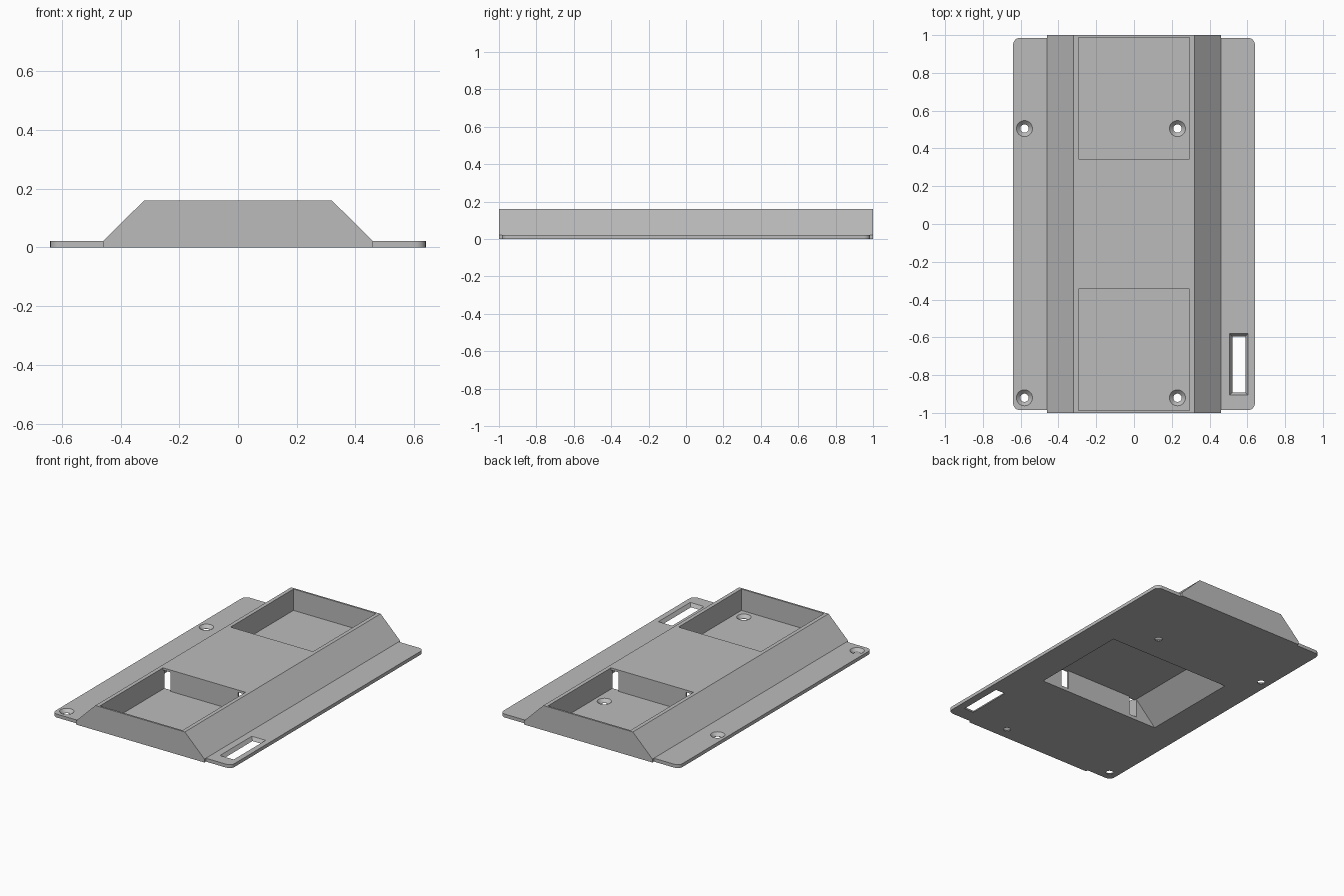
import bpy, math

cube = bpy.data.objects.get("Cube")
if cube:
    bpy.data.objects.remove(cube, do_unlink=True)

grey = bpy.data.materials.new("plain grey")
grey.use_nodes = True
grey.diffuse_color = (0.5, 0.5, 0.5, 1)
grey.node_tree.nodes["Principled BSDF"].inputs["Base Color"].default_value = (0.5, 0.5, 0.5, 1)


def loft(name, lower, upper):
    """Closed solid between two matching rings of points."""
    n = len(lower)
    faces = [tuple(reversed(range(n))), tuple(range(n, 2 * n))]
    faces += [(i, (i + 1) % n, n + (i + 1) % n, n + i) for i in range(n)]
    mesh = bpy.data.meshes.new(name)
    mesh.from_pydata(lower + upper, [], faces)
    mesh.materials.append(grey)
    obj = bpy.data.objects.new(name, mesh)
    bpy.context.collection.objects.link(obj)
    return obj


def rect(x0, x1, y0, y1, z):
    return [(x0, y0, z), (x1, y0, z), (x1, y1, z), (x0, y1, z)]


def box(name, x0, x1, y0, y1, z0, z1):
    return loft(name, rect(x0, x1, y0, y1, z0), rect(x0, x1, y0, y1, z1))


def ring(cx, cy, r, z, n=32):
    return [(cx + r * math.cos(2 * math.pi * i / n),
             cy + r * math.sin(2 * math.pi * i / n), z) for i in range(n)]


def rounded(hx, hy, r, z, steps=6):
    pts = []
    for q, (sx, sy) in enumerate([(1, 1), (-1, 1), (-1, -1), (1, -1)]):
        for s in range(steps + 1):
            a = math.pi / 2 * (q + s / steps)
            pts.append((sx * (hx - r) + r * math.cos(a), sy * (hy - r) + r * math.sin(a), z))
    return pts


def combine(obj, other, operation):
    """Boolean the other solid into obj, then discard it."""
    mod = obj.modifiers.new(operation.lower(), "BOOLEAN")
    mod.operation, mod.solver, mod.object = operation, "EXACT", other
    bpy.context.view_layer.objects.active = obj
    bpy.ops.object.modifier_apply(modifier=mod.name)
    bpy.data.objects.remove(other, do_unlink=True)


FLOOR, TOP, CEILING = 0.022, 0.16, 0.145

# Flat base plate joined to the sloped housing
body = loft("mounting_tray", rounded(0.64, 0.985, 0.035, 0), rounded(0.64, 0.985, 0.035, FLOOR))
section = [(-0.46, 0), (0.46, 0), (0.46, FLOOR), (0.32, TOP), (-0.32, TOP), (-0.46, FLOOR)]
housing = loft("housing", [(x, 1, z) for x, z in section], [(x, -1, z) for x, z in section])
combine(body, housing, "UNION")

# Central hollow open underneath, with sloped sides
hollow = loft("hollow", rect(-0.46, 0.46, -0.33, 0.33, -0.02),
              rect(-0.295, 0.295, -0.33, 0.33, CEILING))
combine(body, hollow, "DIFFERENCE")

# Open pockets at both ends, each with two cable slots into the hollow
for side in (-1, 1):
    y0, y1 = sorted((side * 0.345, side * 0.988))
    combine(body, box("pocket", -0.295, 0.295, y0, y1, FLOOR, 0.2), "DIFFERENCE")
    for end in (-1, 1):
        x0, x1 = sorted((end * 0.24, end * 0.295))
        y0, y1 = sorted((side * 0.32, side * 0.36))
        combine(body, box("cable_slot", x0, x1, y0, y1, FLOOR, CEILING), "DIFFERENCE")

# Countersunk screw holes
for x in (-0.58, 0.23):
    for y in (-0.92, 0.505):
        combine(body, loft("sink", ring(x, y, 0.021, 0.001), ring(x, y, 0.044, 0.0235)), "DIFFERENCE")
        combine(body, loft("bore", ring(x, y, 0.022, -0.01), ring(x, y, 0.022, 0.01)), "DIFFERENCE")

# Tapered rectangular opening in the left flange
combine(body, loft("flange_slot", rect(0.521, 0.589, -0.891, -0.596, -0.001),
                   rect(0.505, 0.605, -0.907, -0.58, FLOOR + 0.001)), "DIFFERENCE")

bpy.ops.object.select_all(action="DESELECT")
body.select_set(True)
bpy.context.view_layer.objects.active = body
bpy.ops.object.shade_smooth_by_angle(angle=math.radians(25))
